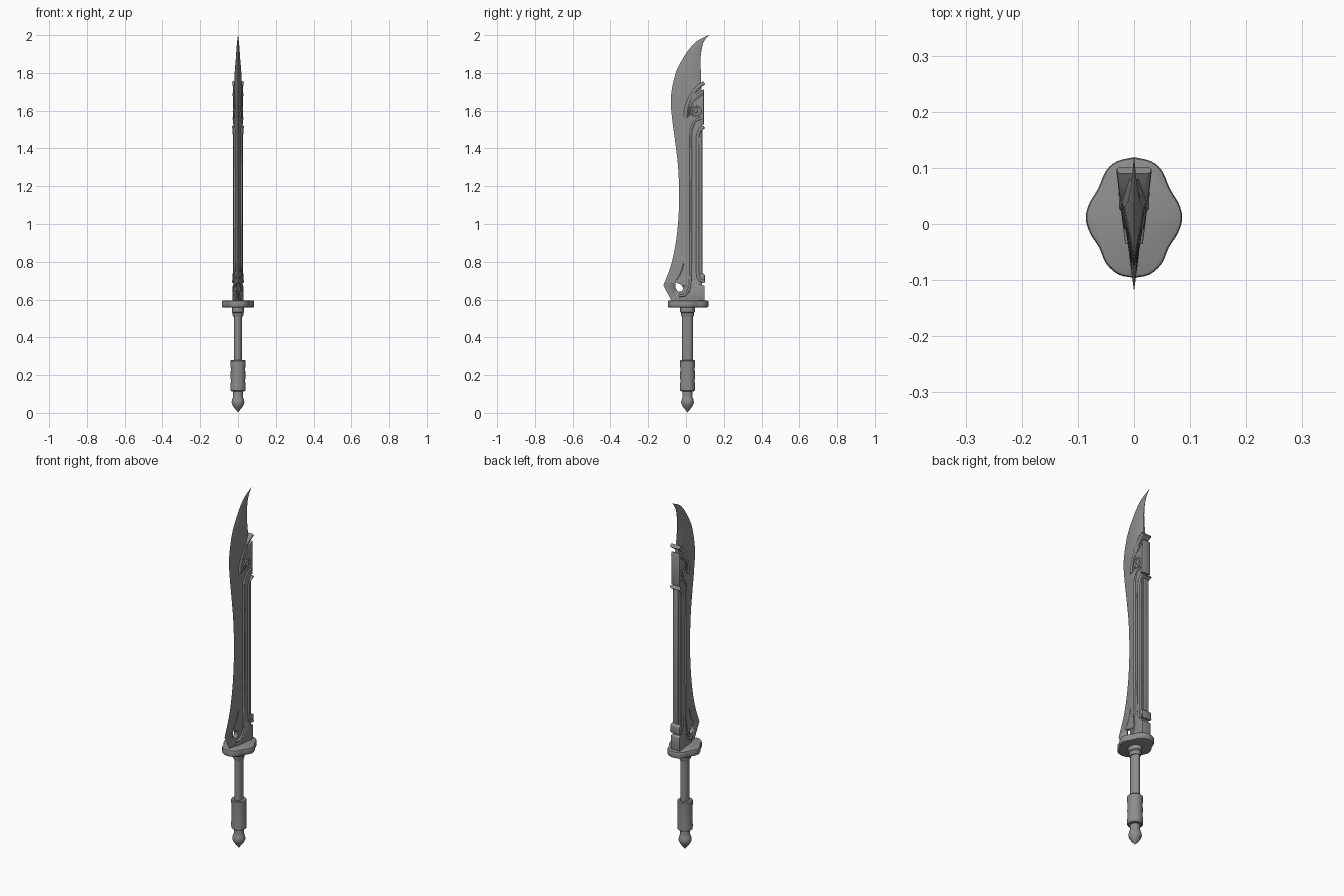
import bpy, bmesh, math
from mathutils import Vector

if "Cube" in bpy.data.objects:
    bpy.data.objects.remove(bpy.data.objects["Cube"])

# One dark grey metal for everything
metal = bpy.data.materials.new("dark_metal")
metal.diffuse_color = (0.27, 0.27, 0.27, 1)
metal.use_nodes = True
metal.node_tree.nodes["Principled BSDF"].inputs["Base Color"].default_value = metal.diffuse_color


def finish(name, bm, bevel=0.0, angle=35):
    bmesh.ops.recalc_face_normals(bm, faces=bm.faces)
    me = bpy.data.meshes.new(name)
    bm.to_mesh(me)
    bm.free()
    me.materials.append(metal)
    ob = bpy.data.objects.new(name, me)
    bpy.context.collection.objects.link(ob)
    bpy.ops.object.select_all(action='DESELECT')
    bpy.context.view_layer.objects.active = ob
    ob.select_set(True)
    if bevel:
        m = ob.modifiers.new("Bevel", 'BEVEL')
        m.width, m.segments, m.limit_method = bevel, 2, 'ANGLE'
        bpy.ops.object.modifier_apply(modifier=m.name)
    bpy.ops.object.shade_smooth_by_angle(angle=math.radians(angle))
    return ob


def loft(name, rings, **kw):
    bm = bmesh.new()
    vs = [[bm.verts.new(p) for p in r] for r in rings]
    n = len(vs[0])
    for a, b in zip(vs, vs[1:]):
        for i in range(n):
            j = (i + 1) % n
            bm.faces.new((a[i], a[j], b[j], b[i]))
    bm.faces.new(vs[0])
    bm.faces.new(vs[-1])
    bmesh.ops.remove_doubles(bm, verts=bm.verts, dist=1e-5)
    return finish(name, bm, **kw)


def smooth(pts, steps=4):
    """Catmull-Rom curve through points of any dimension."""
    p = [Vector(q) for q in pts]
    p = [2 * p[0] - p[1]] + p + [2 * p[-1] - p[-2]]
    out = []
    for a, b, c, d in zip(p, p[1:], p[2:], p[3:]):
        for k in range(steps):
            t = k / steps
            out.append(0.5 * (2 * b + (c - a) * t + (2 * a - 5 * b + 4 * c - d) * t * t
                              + (3 * b - a - 3 * c + d) * t ** 3))
    return out + [p[-2]]


def plate(name, pts, h, taper=0.12, bevel=0.004):
    """(y, z) outline extruded through both sides of the blade, thinner toward the edge."""
    return loft(name, [[(s * (h - taper * (0.1 - y)), y, z) for y, z in pts] for s in (-1, 1)],
                bevel=bevel)


def band(name, path, w, h, drop=0.006):
    """Raised strip with rounded shoulders following a (y, z) path, through both sides."""
    c = smooth(path, 4)
    rings = []
    for i, p in enumerate(c):
        d = (c[min(i + 1, len(c) - 1)] - c[max(i - 1, 0)]).normalized()
        n = Vector((-d.y, d.x)) * w / 2
        hx = h - 0.12 * (0.1 - p.x)
        side = [(-1, drop * 1.6), (-1, drop), (-0.7, drop * 0.3), (-0.25, 0),
                (0.25, 0), (0.7, drop * 0.3), (1, drop), (1, drop * 1.6)]
        rings.append([(s * (hx - e), p.x + n.x * a, p.y + n.y * a)
                      for s, row in ((1, side), (-1, side[::-1])) for a, e in row])
    return loft(name, rings, angle=40)


def lathe(name, prof, cy=0.008, n=24):
    return loft(name, [[(rx * math.cos(a), cy + ry * math.sin(a), z)
                        for a in (2 * math.pi * i / n for i in range(n))]
                       for z, rx, ry in prof])


# Blade: z, cutting edge y, ridge y, back y, ridge half width, back half width
body = [(0.675, -0.12), (0.75, -0.09), (0.84, -0.065), (0.97, -0.045), (1.13, -0.036),
        (1.29, -0.041), (1.42, -0.055)]
rows = [(z, f, 0.06, 0.085, 0.024, 0.022) for z, f in body] + [
    (1.555, -0.073, 0.06, 0.085, 0.024, 0.02), (1.67, -0.08, 0.045, 0.083, 0.023, 0.014),
    (1.795, -0.056, 0.03, 0.079, 0.018, 0.004), (1.87, -0.02, 0.037, 0.077, 0.012, 0.002),
    (1.93, 0.02, 0.056, 0.084, 0.008, 0.001), (1.97, 0.06, 0.08, 0.097, 0.004, 0.001),
    (2.0, 0.119, 0.12, 0.121, 0.0003, 0.0002)]
rows = [Vector((0.59, -0.075, 0.06, 0.085, 0.024, 0.022))] + smooth(rows)
blade = loft("blade", [[(0, f, z), (t, m, z), (u, b, z), (-u, b, z), (-t, m, z)]
                       for z, f, m, b, t, u in rows], angle=45)

# Teardrop hole near the heel of the blade
cutter = plate("hole_cutter", smooth([(-0.054, 0.69), (-0.056, 0.665), (-0.04, 0.643), (-0.022, 0.645),
                                      (-0.016, 0.66), (-0.024, 0.678)]), 0.1, 0, 0)
cutter.hide_render = True
mod = blade.modifiers.new("Hole", 'BOOLEAN')
mod.object, mod.operation, mod.solver = cutter, 'DIFFERENCE', 'EXACT'
bpy.context.view_layer.objects.active = blade
bpy.ops.object.modifier_apply(modifier=mod.name)
bpy.data.objects.remove(cutter)

# Spine casing with two raised rails
plate("spine_casing", [(0.026, 0.6), (0.084, 0.6), (0.084, 1.56), (0.026, 1.56)], 0.023, 0.09)
band("inner_rail", [(-0.035, 0.62), (-0.005, 0.625), (0.013, 0.65), (0.023, 0.7), (0.026, 1.0),
                    (0.026, 1.45), (0.032, 1.51), (0.05, 1.545), (0.08, 1.56)], 0.013, 0.032)
band("outer_rail", [(0.096, 0.695), (0.075, 0.705), (0.062, 0.74), (0.062, 0.85), (0.062, 1.4),
                    (0.064, 1.47), (0.076, 1.5), (0.096, 1.515)], 0.018, 0.032)
plate("spine_ridge", [(0.08, 0.7), (0.088, 0.7), (0.088, 1.5), (0.08, 1.5)], 0.012, 0, 0.002)
plate("lower_spine_clip", [(0.068, 0.735), (0.075, 0.705), (0.1, 0.688), (0.1, 0.73), (0.088, 0.74)], 0.03)
plate("blade_root", [(0.098, 0.59), (0.098, 0.672), (0.07, 0.682), (0.045, 0.71), (0.03, 0.7),
                     (0.018, 0.64), (-0.005, 0.618), (-0.035, 0.61), (-0.035, 0.59)], 0.029)
band("heel_line", [(-0.057, 0.695), (-0.03, 0.735), (-0.012, 0.79)], 0.006, 0.027, 0.004)

# Upper collar with sweeping straps
plate("upper_collar", [(0.095, 1.525), (0.095, 1.715), (0.06, 1.69), (0.03, 1.65), (0.012, 1.6),
                       (0.03, 1.56), (0.06, 1.545), (0.075, 1.53)], 0.027)
band("collar_strap", [(0.096, 1.748), (0.065, 1.725), (0.035, 1.69), (0.01, 1.64), (0.0, 1.6),
                      (-0.002, 1.565)], 0.02, 0.031)
band("collar_curl", [(0.09, 1.69), (0.055, 1.665), (0.03, 1.635), (0.016, 1.6), (0.018, 1.57)],
     0.01, 0.031, 0.005)

# Round rosette on both faces
for s, side in ((1, "right"), (-1, "left")):
    bpy.ops.mesh.primitive_torus_add(major_radius=0.025, minor_radius=0.005, major_segments=24,
                                     minor_segments=8, location=(s * 0.0215, 0.053, 1.597),
                                     rotation=(0, s * math.radians(90), 0))
    bpy.context.object.name = side + "_rosette_ring"
    bpy.context.object.data.materials.append(metal)
    bpy.ops.object.shade_smooth()
    bpy.ops.mesh.primitive_uv_sphere_add(segments=16, ring_count=8, radius=0.012,
                                         location=(s * 0.016, 0.053, 1.597))
    bpy.context.object.name = side + "_rosette_stud"
    bpy.context.object.data.materials.append(metal)
    bpy.ops.object.shade_smooth()

# Lobed guard: half outline mirrored in x
half = smooth([(0, 0.119), (0.03, 0.112), (0.05, 0.095), (0.064, 0.063), (0.08, 0.036), (0.086, 0.01),
               (0.078, -0.017), (0.062, -0.042), (0.05, -0.07), (0.028, -0.09), (0, -0.096)], 3)
outline = [(p.x, p.y) for p in half] + [(-p.x, p.y) for p in half[-2:0:-1]]
loft("guard", [[(x, y, z) for x, y in outline] for z in (0.558, 0.595)], bevel=0.007)

# Handle parts
lathe("guard_collar", [(0.51, 0.025, 0.031), (0.516, 0.028, 0.034), (0.53, 0.028, 0.034),
                       (0.535, 0.033, 0.039), (0.562, 0.033, 0.039)])
lathe("handle", [(0.26, 0.021, 0.028), (0.52, 0.021, 0.028)])
lathe("lower_grip", [(0.114, 0.034, 0.034), (0.118, 0.039, 0.039), (0.14, 0.04, 0.04), (0.165, 0.038, 0.038),
                     (0.2, 0.039, 0.039), (0.235, 0.038, 0.038), (0.26, 0.04, 0.04),
                     (0.275, 0.04, 0.04), (0.28, 0.036, 0.036)])
lathe("pommel", [(z, r, r) for z, r in ((0.003, 0.001), (0.012, 0.008), (0.025, 0.019), (0.04, 0.029),
                                        (0.054, 0.034), (0.068, 0.032), (0.082, 0.027), (0.09, 0.025),
                                        (0.106, 0.026), (0.118, 0.024))])
